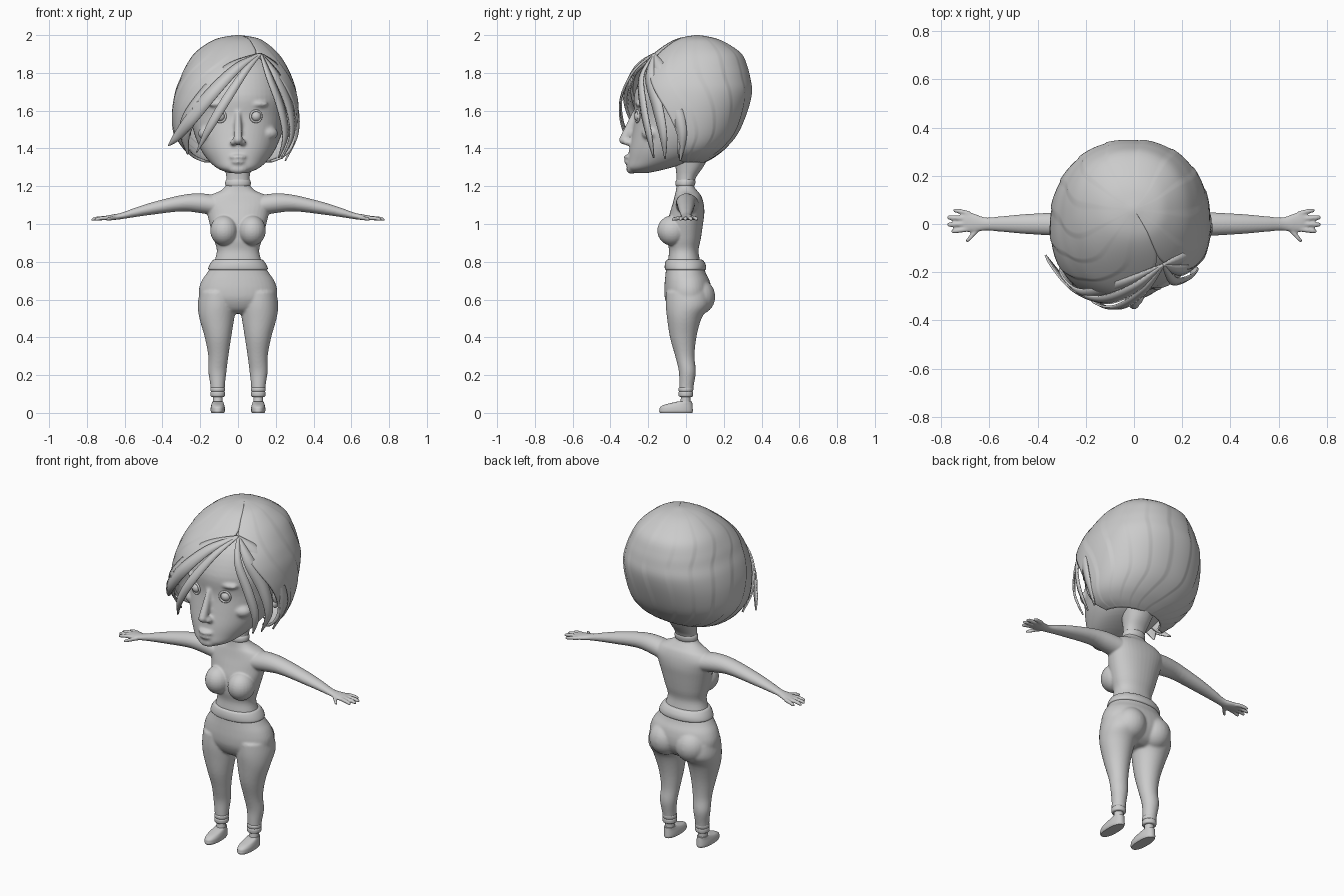
import bpy, bmesh
from math import sin, cos, pi, radians
from mathutils import Vector, Matrix


def spline(rows, sub=4):
    """Catmull-Rom interpolation through tuples of equal length."""
    out = []
    for i in range(len(rows) - 1):
        p0, p1, p2, p3 = rows[max(i - 1, 0)], rows[i], rows[i + 1], rows[min(i + 2, len(rows) - 1)]
        for s in range(sub):
            t = s / sub
            out.append(tuple(0.5 * (2 * b + (c - a) * t + (2 * a - 5 * b + 4 * c - d) * t * t
                                    + (3 * b - a - 3 * c + d) * t ** 3) for a, b, c, d in zip(p0, p1, p2, p3)))
    return out + [tuple(rows[-1])]


def sgnpow(v, e):
    return (1 if v >= 0 else -1) * abs(v) ** e


def loft(bm, rows, axis='z', seg=40, power=2.0, sub=4):
    """Capped tube; row = (position, centre 1, centre 2, radius 1, radius 2)."""
    rings = []
    for t, c1, c2, r1, r2 in spline(rows, sub):
        ring = []
        for i in range(seg):
            a = 2 * pi * i / seg
            u, v = c1 + r1 * sgnpow(cos(a), 2 / power), c2 + r2 * sgnpow(sin(a), 2 / power)
            ring.append(bm.verts.new((u, v, t) if axis == 'z' else (t, u, v)))
        rings.append(ring)
    for a, b in zip(rings, rings[1:]):
        for i in range(seg):
            bm.faces.new((a[i], a[i - 1], b[i - 1], b[i]))
    bm.faces.new(rings[0])
    bm.faces.new(rings[-1])


def slab(rows, cx=0):
    """(z, front y, back y, half width) -> loft rows."""
    return [(z, cx, (f + b) / 2, w, (b - f) / 2) for z, f, b, w in rows]


def blob(bm, loc, size, rot=0):
    m = Matrix.Translation(loc) @ Matrix.Rotation(rot, 4, 'X') @ Matrix.Diagonal((*size, 1))
    bmesh.ops.create_uvsphere(bm, u_segments=24, v_segments=16, radius=1, matrix=m)


def finish(bm, name, voxel=0, smooth=4, recalc=True):
    if recalc:
        bmesh.ops.recalc_face_normals(bm, faces=bm.faces)
    me = bpy.data.meshes.new(name)
    bm.to_mesh(me)
    bm.free()
    ob = bpy.data.objects.new(name, me)
    bpy.context.collection.objects.link(ob)
    bpy.ops.object.select_all(action='DESELECT')
    ob.select_set(True)
    bpy.context.view_layer.objects.active = ob
    bpy.ops.object.shade_smooth_by_angle(angle=radians(40))
    if voxel:
        r = ob.modifiers.new("Blend", 'REMESH')
        r.mode, r.voxel_size, r.use_smooth_shade = 'VOXEL', voxel, True
        s = ob.modifiers.new("Soften", 'SMOOTH')
        s.factor, s.iterations = 0.5, smooth
    return ob


# Head: skull and jaw, with nose, lips and cheekbones blended in
bm = bmesh.new()
loft(bm, slab([(1.27, -.29, -.20, .05), (1.295, -.312, -.09, .11), (1.34, -.308, .05, .16),
               (1.4, -.30, .14, .20), (1.48, -.285, .22, .232), (1.57, -.272, .27, .252),
               (1.68, -.275, .31, .265), (1.8, -.225, .29, .24), (1.88, -.14, .25, .19),
               (1.94, -.03, .17, .09)]), seg=56, power=2.1)
for t in range(9):                                   # nose ridge
    k = t / 8
    blob(bm, (0, -.262 - .066 * k, 1.58 - .135 * k), (.017 + .008 * k, .027, .025))
blob(bm, (0, -.294, 1.355), (.048, .036, .015))
blob(bm, (0, -.292, 1.328), (.042, .036, .015))
blob(bm, (0, -.29, 1.29), (.05, .026, .025))
for s in (-1, 1):
    blob(bm, (s * .024, -.305, 1.432), (.017, .027, .018))
    blob(bm, (s * .15, -.185, 1.48), (.062, .05, .04))
    blob(bm, (s * .095, -.235, 1.635), (.065, .034, .02))
finish(bm, "head", .008, 5)

# Eyes with lids, and ears
for s, side in ((-1, "left"), (1, "right")):
    bm = bmesh.new()
    blob(bm, (s * .095, -.245, 1.57), (.029, .03, .029))
    finish(bm, side + "_eye")
    bpy.ops.mesh.primitive_torus_add(location=(s * .095, -.258, 1.57), rotation=(pi / 2, 0, s * .3),
                                     major_radius=.03, minor_radius=.006)
    bpy.context.object.name = side + "_eyelid"
    bpy.ops.object.shade_smooth()
    bm = bmesh.new()
    blob(bm, (s * .265, -.015, 1.535), (.018, .035, .06), .15)
    blob(bm, (s * .262, -.025, 1.485), (.014, .02, .025))
    finish(bm, side + "_ear")

# Hair cap: row = (z, front y, back y, left x, right x, right opening angle, left opening angle)
rows = [(2.0, .05, .07, -.012, .012, 28, 388), (1.985, -.035, .15, -.10, .10, 28, 388),
        (1.955, -.10, .22, -.165, .155, 28, 388), (1.9, -.175, .295, -.235, .215, 29, 386),
        (1.83, -.25, .327, -.28, .26, 40, 365), (1.77, -.295, .342, -.305, .288, 50, 347),
        (1.7, -.32, .35, -.332, .31, 60, 337), (1.6, -.33, .326, -.349, .32, 74, 323),
        (1.48, -.31, .275, -.34, .312, 85, 308), (1.4, -.28, .21, -.29, .288, 88, 290),
        (1.35, -.24, .145, -.235, .24, 92, 270), (1.325, -.2, .10, -.18, .18, 100, 255)]
bm = bmesh.new()
cols, rings = 120, []
for z, f, b, l, r, a0, a1 in spline(rows, 4):
    ring = []
    for i in range(cols + 1):
        a = radians(a0 + (a1 - a0) * i / cols)
        k = 1 + .014 * ((i % 10) / 10 - .5)           # overlapping lock steps
        ring.append(bm.verts.new(((l + r) / 2 + k * (r - l) / 2 * sgnpow(sin(a), .9),
                                  (f + b) / 2 - k * (b - f) / 2 * sgnpow(cos(a), .9), z)))
    rings.append(ring)
for a, b in zip(rings, rings[1:]):
    for i in range(cols):
        bm.faces.new((a[i], b[i], b[i + 1], a[i + 1]))
bm.faces.new(rings[0][:-1])
ob = finish(bm, "hair_cap", recalc=False)
m = ob.modifiers.new("Thickness", 'SOLIDIFY')
m.thickness, m.offset = .014, -1

# Loose locks falling from the parting: (x, y, z, half width)
part = (.12, -.17, 1.9, .006)
locks = {
    "fringe_outer": [part, (0, -.265, 1.83, .025), (-.13, -.315, 1.7, .035), (-.245, -.275, 1.56, .035),
                     (-.325, -.19, 1.46, .022), (-.367, -.13, 1.415, .002)],
    "fringe_inner": [part, (.04, -.275, 1.81, .018), (-.06, -.343, 1.66, .024), (-.15, -.33, 1.51, .02),
                     (-.218, -.25, 1.38, .002)],
    "fringe_side": [part, (-.05, -.25, 1.82, .03), (-.2, -.29, 1.65, .04), (-.28, -.22, 1.5, .04),
                    (-.265, -.15, 1.37, .005)],
    "side_lock_front": [part, (.165, -.235, 1.78, .02), (.225, -.225, 1.62, .025), (.25, -.195, 1.47, .02),
                        (.215, -.17, 1.35, .002)],
    "side_lock_middle": [part, (.205, -.19, 1.78, .03), (.272, -.15, 1.62, .032), (.285, -.12, 1.47, .022),
                         (.23, -.11, 1.345, .002)],
    "side_lock_back": [part, (.225, -.13, 1.8, .04), (.30, -.06, 1.63, .035), (.312, -.02, 1.48, .025),
                       (.25, -.03, 1.335, .003)]}
for name, pts in locks.items():
    path = spline(pts, 8)
    bm = bmesh.new()
    prev = None
    for i, p in enumerate(path):
        v = Vector(p[:3])
        tan = Vector(path[min(i + 1, len(path) - 1)][:3]) - Vector(path[max(i - 1, 0)][:3])
        out = (v - Vector((0, .03, 1.62))).normalized()
        side = tan.cross(out).normalized() * p[3]
        cur = [bm.verts.new(q) for q in (v - side, v + out * p[3] * .2, v + side)]
        if prev:
            for j in range(2):
                bm.faces.new((prev[j], prev[j + 1], cur[j + 1], cur[j]))
        prev = cur
    m = finish(bm, name).modifiers.new("Thickness", 'SOLIDIFY')
    m.thickness, m.offset = .008, 0

# Upper body: neck, torso, bust, arms and hands blended
bm = bmesh.new()
loft(bm, slab([(.74, -.09, .085, .14), (.8, -.095, .075, .125), (.86, -.09, .066, .112),
               (.92, -.10, .078, .128), (1.0, -.10, .09, .15), (1.06, -.085, .097, .165),
               (1.11, -.07, .093, .18), (1.15, -.06, .08, .15), (1.175, -.054, .06, .095),
               (1.205, -.05, .042, .064), (1.25, -.05, .055, .062), (1.3, -.055, .09, .072),
               (1.37, -.06, .13, .09)]), power=2.2)
for s in (-1, 1):
    blob(bm, (s * .074, -.072, .965), (.073, .08, .08))
    loft(bm, [(s * x, *r) for x, *r in [
        (.10, .01, 1.095, .065, .055), (.2, .004, 1.11, .058, .052), (.3, 0, 1.11, .05, .043),
        (.45, 0, 1.083, .041, .033), (.55, 0, 1.06, .032, .024), (.615, 0, 1.043, .027, .017),
        (.66, .004, 1.036, .038, .015), (.70, .01, 1.032, .043, .012), (.715, .01, 1.03, .036, .008)]],
        axis='x', seg=28)
    for y0, x1, y1 in ((-.02, .757, -.03), (.0, .774, -.003), (.022, .774, .027), (.042, .748, .056)):
        loft(bm, [(s * .68, y0, 1.033, .011, .011), (s * (x1 - .03), (y0 + 2 * y1) / 3, 1.03, .0105, .0105),
                  (s * (x1 - .006), y1, 1.025, .009, .009), (s * (x1 + .002), y1, 1.024, .005, .005)],
             axis='x', seg=12)
    loft(bm, [(s * .64, -.012, 1.034, .016, .012), (s * .67, -.045, 1.03, .014, .011),
              (s * .688, -.064, 1.026, .011, .01), (s * .698, -.071, 1.024, .006, .006)], axis='x', seg=12)
finish(bm, "upper_body", .005, 4)

# Collar ring at the neck
bm = bmesh.new()
loft(bm, slab([(1.2, -.052, .044, .064), (1.21, -.056, .048, .068), (1.225, -.055, .05, .067),
               (1.235, -.05, .048, .062)]))
finish(bm, "collar")

# Trousers: pelvis, seat and legs blended
bm = bmesh.new()
loft(bm, slab([(.79, -.104, .09, .133), (.74, -.108, .105, .165), (.7, -.112, .125, .192),
               (.65, -.115, .135, .208), (.6, -.11, .13, .2), (.55, -.085, .10, .15),
               (.525, -.05, .06, .08)]), power=2.15)
for s in (-1, 1):
    blob(bm, (s * .085, .065, .615), (.092, .09, .095))
    loft(bm, slab([(.64, -.105, .12, .095)], s * .108) + slab([(.57, -.107, .125, .102)], s * .111)
         + slab([(.5, -.10, .082, .092)], s * .112) + slab([(.4, -.085, .055, .07)], s * .106)
         + slab([(.3, -.057, .045, .053)], s * .104) + slab([(.22, -.038, .052, .048)], s * .109)
         + slab([(.15, -.036, .042, .039)], s * .108) + slab([(.1, -.036, .034, .036)], s * .107))
finish(bm, "trousers", .007, 4)

# Waistband
bm = bmesh.new()
loft(bm, slab([(.755, -.105, .098, .15), (.763, -.112, .106, .158), (.785, -.112, .104, .15),
               (.806, -.106, .092, .136), (.812, -.098, .082, .126)]), power=2.15)
finish(bm, "waistband")

# Cuffs, ankles and shoes
for s, side in ((-1, "left"), (1, "right")):
    x = s * .107
    bm = bmesh.new()
    loft(bm, slab([(.085, -.032, .03, .031), (.09, -.039, .037, .038), (.108, -.04, .038, .039),
                   (.113, -.036, .035, .036), (.118, -.039, .038, .039), (.13, -.039, .039, .039),
                   (.136, -.034, .036, .035)], x))
    finish(bm, side + "_cuff")
    bm = bmesh.new()
    loft(bm, slab([(.03, -.04, .025, .027), (.06, -.03, .024, .026), (.1, -.025, .024, .025)], x), seg=24)
    finish(bm, side + "_ankle")
    bm = bmesh.new()
    loft(bm, slab([(0, -.138, .033, .033), (.008, -.142, .036, .037), (.016, -.141, .036, .038),
                   (.03, -.137, .035, .037), (.043, -.115, .034, .034), (.052, -.08, .033, .031),
                   (.06, -.045, .032, .028)], x), power=2.3)
    finish(bm, side + "_shoe")
